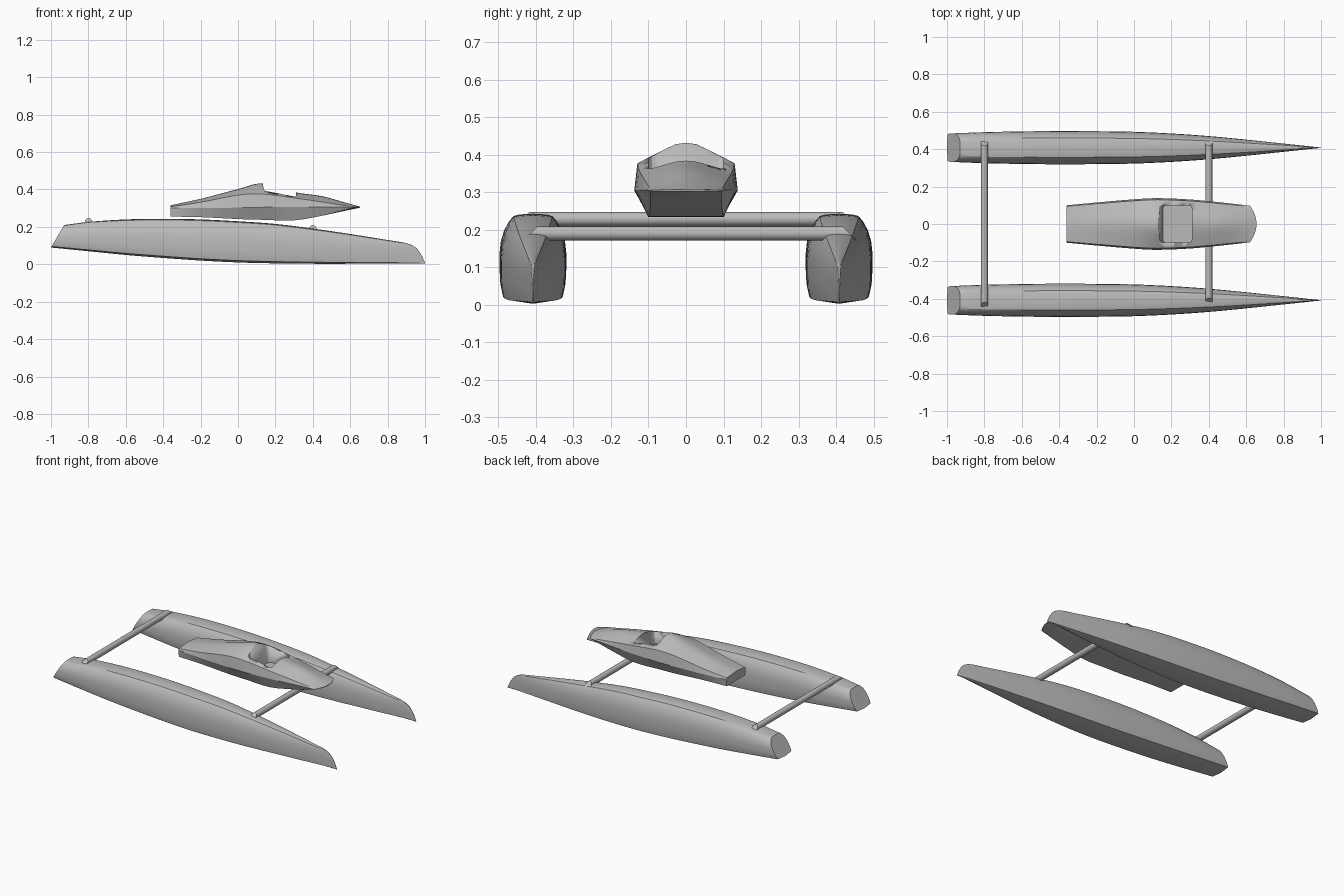
import bpy, bmesh
from math import pi

cube = bpy.data.objects.get("Cube")
if cube:
    bpy.data.objects.remove(cube)

grey = bpy.data.materials.new("plain_grey")
grey.use_nodes = True
grey.diffuse_color = (0.5, 0.5, 0.5, 1)
grey.node_tree.nodes["Principled BSDF"].inputs["Base Color"].default_value = (0.5, 0.5, 0.5, 1)


def finish(name, bm, angle=30):
    bmesh.ops.recalc_face_normals(bm, faces=bm.faces)
    mesh = bpy.data.meshes.new(name)
    bm.to_mesh(mesh)
    bm.free()
    mesh.materials.append(grey)
    ob = bpy.data.objects.new(name, mesh)
    bpy.context.collection.objects.link(ob)
    bpy.ops.object.select_all(action='DESELECT')
    ob.select_set(True)
    bpy.context.view_layer.objects.active = ob
    bpy.ops.object.shade_smooth_by_angle(angle=angle * pi / 180)
    return ob


def refine(rows, steps):
    """Catmull-Rom interpolation between station rows."""
    out = []
    for i in range(len(rows) - 1):
        a, b, c, d = (rows[max(0, min(len(rows) - 1, i + k))] for k in (-1, 0, 1, 2))
        for s in range(steps):
            t = s / steps
            out.append([q + 0.5 * t * (r - p + t * (2 * p - 5 * q + 4 * r - e + t * (3 * (q - r) + e - p)))
                        for p, q, r, e in zip(a, b, c, d)])
    return out + [list(rows[-1])]


def loft(name, halves, angle):
    """Skin half sections (keel to deck centre), mirrored across y = 0."""
    bm = bmesh.new()
    rings = []
    for half in halves:
        ring = half + [(x, -y, z) for x, y, z in half[-2:0:-1]]
        rings.append([bm.verts.new(p) for p in ring])
    n = len(rings[0])
    for a, b in zip(rings, rings[1:]):
        for i in range(n):
            j = (i + 1) % n
            bm.faces.new((a[i], a[j], b[j], b[i]))
    bm.faces.new(rings[0])
    bm.faces.new(rings[-1])
    bmesh.ops.remove_doubles(bm, verts=bm.verts, dist=0.0002)
    return finish(name, bm, angle)


# Floats: x, half width, keel height, deck height
hull_rows = [(-1, .076, .09, .21), (-.8, .083, .07, .227), (-.6, .087, .05, .24),
             (-.4, .089, .034, .243), (-.2, .088, .02, .24), (0, .085, .01, .23),
             (.2, .076, .005, .216), (.4, .062, .003, .191), (.6, .043, .003, .162),
             (.8, .022, .003, .13), (.9, .0115, .003, .113), (.95, .006, .003, .089),
             (.98, .003, .003, .05), (1, .0008, .003, .008)]
section = [(0, 0), (.92, .045), (.98, .15), (1, .3), (1, .5), (.96, .65), (.86, .79),
           (.72, .9), (.58, .97), (.4, .99), (0, 1)]


def hull_half(row):
    x, w, low, high = row
    rake = .07 * max(0, (-.8 - x) / .2)          # leaning transom
    return [(x + rake * v, w * u, low + (high - low) * v) for u, v in section]


for side, sign in (("left", 1), ("right", -1)):
    hull = loft(side + "_float", [hull_half(r) for r in refine(hull_rows, 4)], 28)
    hull.location.y = sign * .408

# Centre pod: x, half width, floor half width, floor, widest, shoulder, crown heights
pod_rows = [(-.36, .1, .095, .255, .3, .308, .316), (-.2, .115, .097, .252, .3, .332, .35),
            (0, .132, .1, .242, .303, .37, .402), (.13, .138, .1, .238, .305, .376, .432),
            (.3, .131, .1, .235, .306, .355, .386), (.45, .117, .095, .26, .306, .333, .364),
            (.58, .105, .095, .288, .306, .315, .328), (.655, .098, .095, .303, .305, .306, .308)]


def pod_half(row):
    x, w, fw, floor, mid, shoulder, crown = row
    rise = crown - shoulder
    nose = .035 * max(0, (x - .45) / .205)       # rounded leading edge
    pts = [(0, floor), (fw * .5, floor), (fw, floor), (w, mid), (w * .94, shoulder),
           (w * .72, shoulder + rise * .3), (w * .4, shoulder + rise * .7),
           (w * .2, shoulder + rise * .93), (0, crown)]
    return [(x - nose * (y / w) ** 2, y, z) for y, z in pts]


pod = loft("centre_pod", [pod_half(r) for r in refine(pod_rows, 4)], 25)

# Cockpit opening cut through the pod roof
bm = bmesh.new()
bmesh.ops.create_cube(bm, size=1)
for v in bm.verts:
    top = v.co.z > 0
    v.co.y *= .2
    v.co.x = (.31 if v.co.x > 0 else (.13 if top else .155))
    v.co.z = .45 if top else .285
posts = [e for e in bm.edges if abs(e.verts[0].co.z - e.verts[1].co.z) > .1]
bmesh.ops.bevel(bm, geom=posts, offset=.018, segments=3, affect='EDGES', profile=.5)
cutter = finish("cockpit_cutter", bm)
cutter.hide_render = True
cut = pod.modifiers.new("cockpit", 'BOOLEAN')
cut.operation = 'DIFFERENCE'
cut.solver = 'EXACT'
cut.object = cutter
bpy.context.view_layer.objects.active = pod
bpy.ops.object.modifier_apply(modifier=cut.name)
bpy.data.objects.remove(cutter)


# Cross beams with mitred ends
def beam(name, x, z, right, left, radius=.019):
    bm = bmesh.new()
    bmesh.ops.create_cone(bm, cap_ends=True, segments=24, radius1=radius, radius2=radius, depth=2)
    for v in bm.verts:
        end = 1 if v.co.z > 0 else -1
        px, pz = v.co.x, v.co.y
        reach = left if end > 0 else right
        v.co = (x + px, end * (reach - pz), z + pz)
    return finish(name, bm)


beam("rear_beam", -.8, .228, .437, .437)
beam("front_beam", .4, .19, .415, .437)
